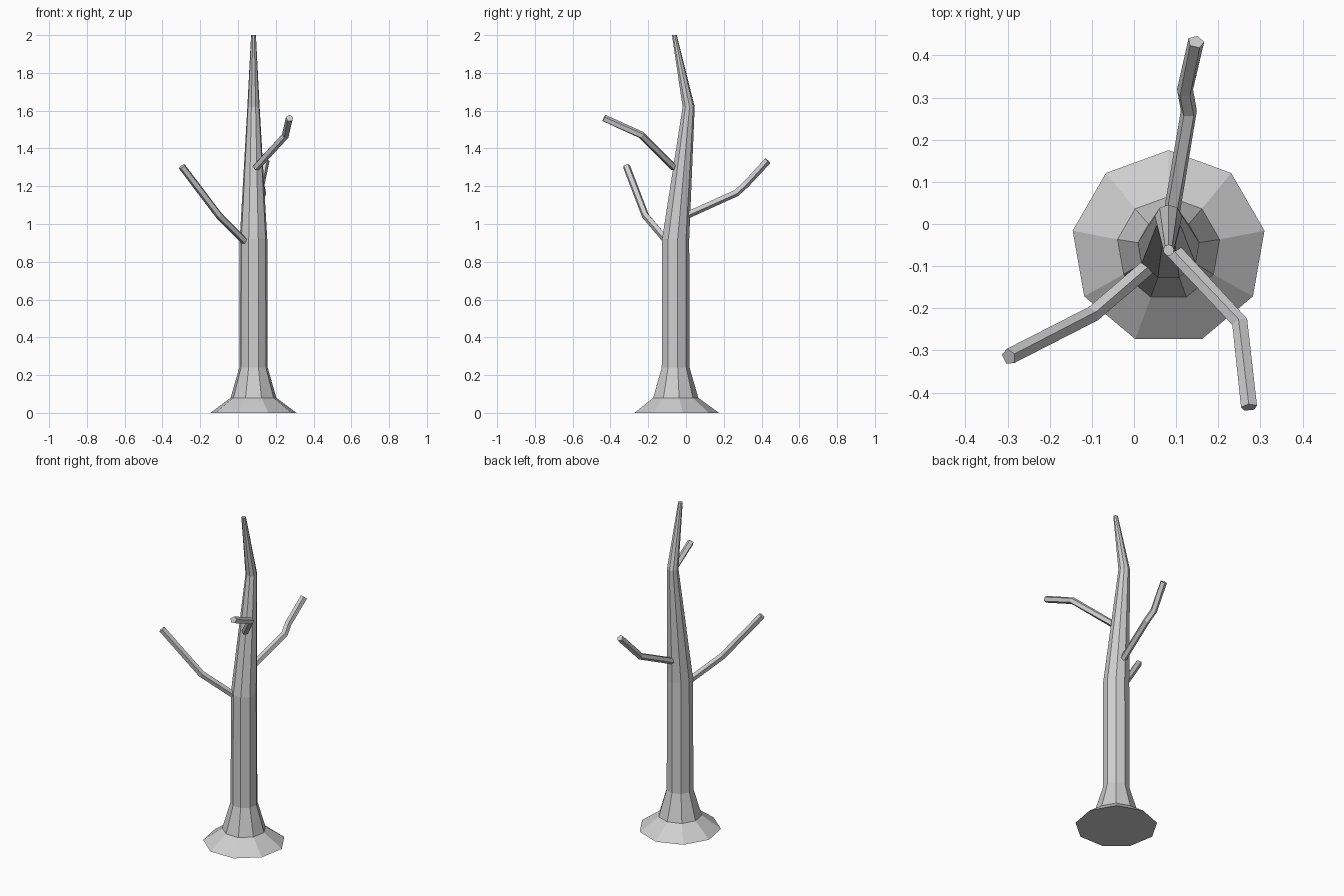
import bpy, bmesh, math
from mathutils import Vector

cube = bpy.data.objects.get("Cube")
if cube:
    bpy.data.objects.remove(cube, do_unlink=True)

bark = bpy.data.materials.new("bark_grey")
bark.use_nodes = True
colour = (0.62, 0.62, 0.62, 1)
bark.diffuse_color = colour
bark.node_tree.nodes["Principled BSDF"].inputs["Base Color"].default_value = colour


def tube(name, path, radii, sides, level=False, roll=0.0):
    """Loft polygon rings along a path; level keeps the rings horizontal."""
    pts = [Vector(p) for p in path]
    bm = bmesh.new()
    rings = []
    for i, (p, r) in enumerate(zip(pts, radii)):
        if level:
            u, v = Vector((0, 1, 0)), Vector((1, 0, 0))
        else:
            before = (p - pts[i - 1]).normalized() if i else Vector()
            after = (pts[i + 1] - p).normalized() if i < len(pts) - 1 else Vector()
            t = (before + after).normalized()
            v = t.cross(Vector((0, 0, 1))).normalized()
            u = v.cross(t)
        angles = [roll + math.tau * k / sides for k in range(sides)]
        rings.append([bm.verts.new(p + r * (u * math.cos(a) + v * math.sin(a)))
                      for a in angles])
    for a, b in zip(rings, rings[1:]):
        for k in range(sides):
            n = (k + 1) % sides
            bm.faces.new((a[k], a[n], b[n], b[k]))
    bm.faces.new(rings[0])
    bm.faces.new(rings[-1])
    bmesh.ops.recalc_face_normals(bm, faces=bm.faces)
    mesh = bpy.data.meshes.new(name)
    bm.to_mesh(mesh)
    bm.free()
    mesh.materials.append(bark)
    obj = bpy.data.objects.new(name, mesh)
    bpy.context.scene.collection.objects.link(obj)
    return obj


# Trunk with flared root base and bent, tapering top
X = 0.082
tube("trunk",
     [(X, -0.056, 0), (X, -0.058, 0.08), (X, -0.057, 0.24),
      (X, -0.057, 0.92), (X, 0.013, 1.62), (X, -0.062, 2)],
     [0.231, 0.123, 0.076, 0.074, 0.033, 0.013], 9, level=True)

# Three bare branches
R = 0.02
tube("lower_right_branch",
     [(0.035, -0.1, 0.91), (-0.1, -0.215, 1.045), (-0.297, -0.315, 1.305)],
     [R] * 3, 5)
tube("upper_left_branch",
     [(0.095, -0.065, 1.3), (0.252, -0.235, 1.47), (0.273, -0.435, 1.56)],
     [R] * 3, 5)
tube("back_branch",
     [(0.085, 0, 1.045), (0.13, 0.265, 1.165), (0.121, 0.315, 1.21),
      (0.147, 0.432, 1.335)],
     [R] * 4, 5, roll=math.pi)
